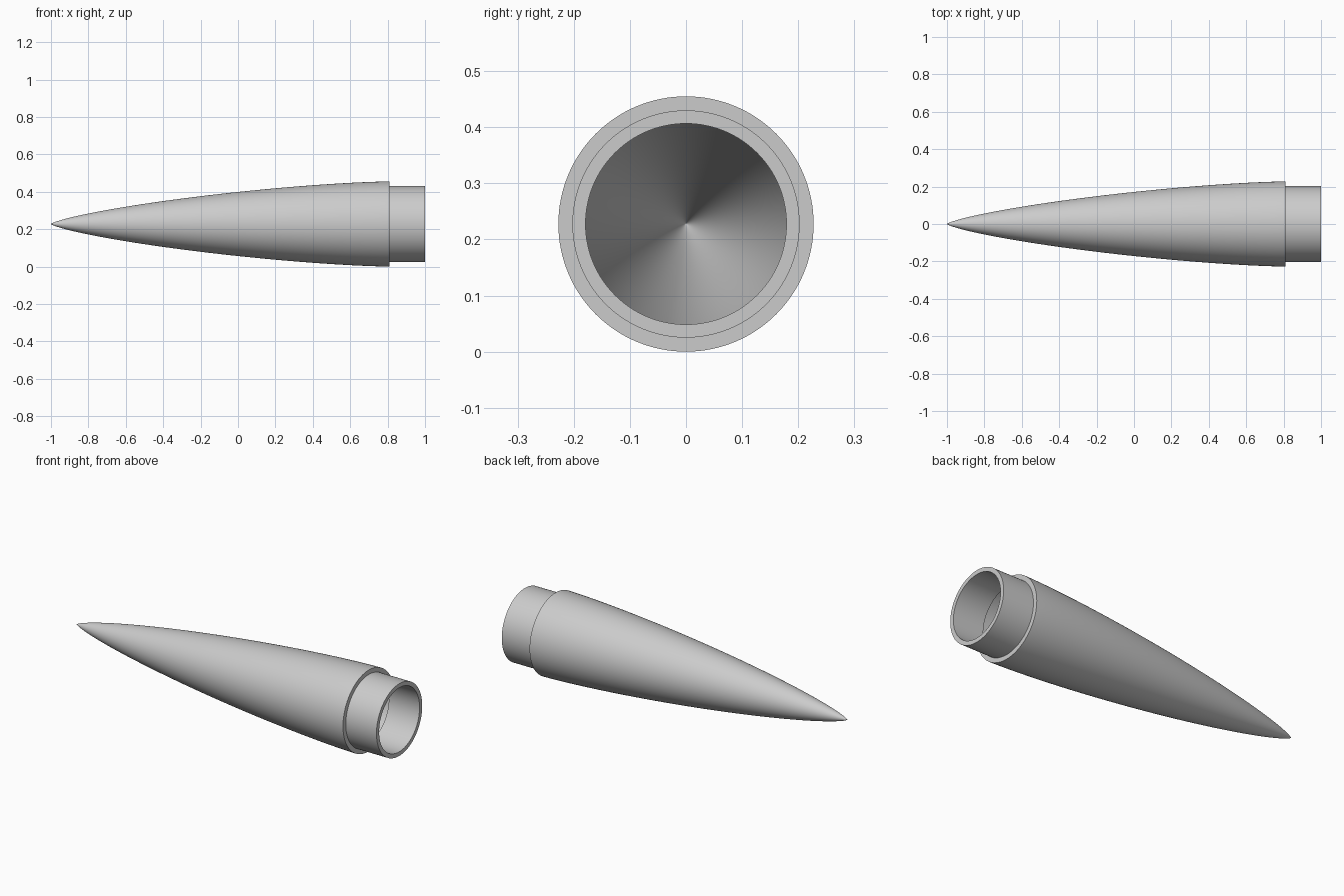
import bpy, bmesh, math
from mathutils import Matrix, Vector

cube = bpy.data.objects.get("Cube")
if cube:
    bpy.data.objects.remove(cube, do_unlink=True)

BASE_R, SHOULDER_R, BORE_R = 0.2275, 0.2025, 0.179
TIP_X, STEP_X, END_X = -1.0, 0.81, 1.0
INNER_TIP_X = -0.94
RINGS, SIDES = 48, 128

grey = bpy.data.materials.new("light grey")
grey.use_nodes = True
colour = (0.6, 0.6, 0.6, 1)
grey.diffuse_color = colour
grey.node_tree.nodes["Principled BSDF"].inputs["Base Color"].default_value = colour


def nose_curve(tip, base, radius):
    """Low-drag nose profile from the tip to the base, as (x, radius) points."""
    points = []
    for i in range(RINGS + 1):
        angle = math.pi * i / RINGS
        t = (1 - math.cos(angle)) / 2
        r = radius * math.sqrt(max(0, angle - math.sin(2 * angle) / 2) / math.pi)
        points.append((tip + (base - tip) * t, r))
    return points


# Closed wall section: outer nose, stepped shoulder, bore, hollow inside
profile = nose_curve(TIP_X, STEP_X, BASE_R)
profile += [(STEP_X, SHOULDER_R), (END_X, SHOULDER_R), (END_X, BORE_R), (STEP_X, BORE_R)]
profile += reversed(nose_curve(INNER_TIP_X, STEP_X, SHOULDER_R))

# Spin the section about the long axis
bm = bmesh.new()
verts = [bm.verts.new((x, 0, r)) for x, r in profile]
edges = [bm.edges.new(pair) for pair in zip(verts, verts[1:])]
bmesh.ops.spin(bm, geom=verts + edges, cent=(0, 0, 0), axis=(1, 0, 0),
               angle=math.tau, steps=SIDES, use_merge=True)
bmesh.ops.remove_doubles(bm, verts=bm.verts, dist=1e-5)
bmesh.ops.recalc_face_normals(bm, faces=bm.faces)
bm.transform(Matrix.Translation(Vector((0, 0, BASE_R))))

mesh = bpy.data.meshes.new("nose_cone")
bm.to_mesh(mesh)
bm.free()
mesh.materials.append(grey)
nose_cone = bpy.data.objects.new("nose_cone", mesh)
bpy.context.collection.objects.link(nose_cone)

# Smooth curve with crisp step and rim edges
bpy.context.view_layer.objects.active = nose_cone
nose_cone.select_set(True)
bpy.ops.object.shade_smooth_by_angle(angle=math.radians(30))
